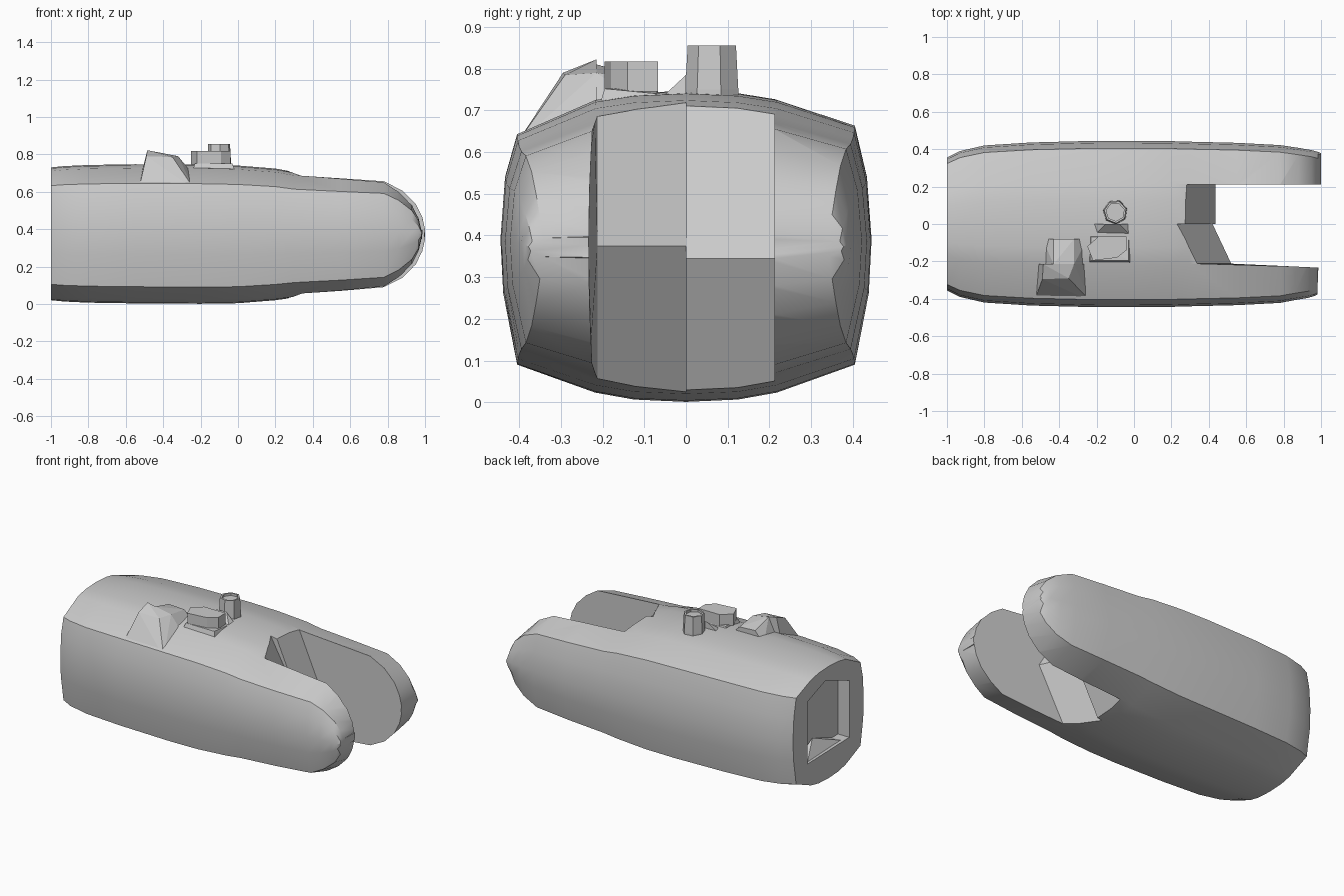
import bpy, bmesh, math

cube = bpy.data.objects.get("Cube")
if cube:
    bpy.data.objects.remove(cube, do_unlink=True)

# Single grey material
grey = bpy.data.materials.new("hull_grey")
grey.use_nodes = True
GREY = (0.6, 0.6, 0.6, 1)
grey.diffuse_color = GREY
grey.node_tree.nodes["Principled BSDF"].inputs["Base Color"].default_value = GREY


def finish(name, bm):
    bmesh.ops.recalc_face_normals(bm, faces=bm.faces)
    me = bpy.data.meshes.new(name)
    bm.to_mesh(me)
    bm.free()
    me.materials.append(grey)
    ob = bpy.data.objects.new(name, me)
    bpy.context.collection.objects.link(ob)
    return ob


def loft(name, rings):
    """Closed skin through rings of equal length, capped at both ends."""
    bm = bmesh.new()
    vs = [[bm.verts.new(p) for p in r] for r in rings]
    n = len(vs[0])
    for a, b in zip(vs, vs[1:]):
        for i in range(n):
            j = (i + 1) % n
            bm.faces.new((a[i], a[j], b[j], b[i]))
    bm.faces.new(vs[0])
    bm.faces.new(vs[-1])
    return finish(name, bm)


def faceted(name, points):
    """Convex block around a handful of corner points."""
    bm = bmesh.new()
    verts = [bm.verts.new(p) for p in points]
    res = bmesh.ops.convex_hull(bm, input=verts)
    loose = [v for v in bm.verts if not v.link_faces]
    bmesh.ops.delete(bm, geom=loose, context='VERTS')
    bmesh.ops.dissolve_limit(bm, angle_limit=0.02, verts=bm.verts, edges=bm.edges)
    return finish(name, bm)


def select_only(ob):
    bpy.ops.object.select_all(action='DESELECT')
    ob.select_set(True)
    bpy.context.view_layer.objects.active = ob


def cut(target, cutter):
    mod = target.modifiers.new("cut", 'BOOLEAN')
    mod.operation = 'DIFFERENCE'
    mod.solver = 'EXACT'
    mod.object = cutter
    select_only(target)
    bpy.ops.object.modifier_apply(modifier=mod.name)
    bpy.data.objects.remove(cutter, do_unlink=True)


# Hull: cross-section in unit coordinates, scaled at stations along x
section = [(0, 1), (.28, .985), (.49, .945), (.91, .78), (.975, .45), (1, .05),
           (.985, -.3), (.91, -.76), (.49, -.94), (.28, -.985)]
section += [(0, -1)] + [(-u, v * (.93 if u > .8 and v > .7 else 1))
                        for u, v in reversed(section[1:])]
# x, half width, half height, middle height
stations = [(-1, .355, .355, .375), (-.93, .39, .362, .375), (-.8, .42, .368, .375),
            (-.55, .436, .372, .375), (-.2, .445, .372, .373), (0, .445, .368, .372),
            (.2, .443, .352, .372), (.3, .44, .336, .37), (.55, .434, .319, .37),
            (.78, .422, .302, .372), (.88, .407, .25, .372), (.95, .395, .175, .372),
            (.985, .385, .1, .372), (1, .378, .03, .372)]
rings = []
for x, hw, hh, mid in stations:
    rings.append([(x - (.02 if u < 0 and x > .8 else 0), u * hw, mid + v * hh)
                  for u, v in section])
hull = loft("hull", rings)


# Slot between the prongs, with a wedge-shaped back wall on each half
def slot_ring(xs, y_in, y_out):
    top, point, point_z, low = xs
    return [(top, y_in, .9), (point, y_in, point_z), (low, y_in, -.1),
            (1.2, y_out, -.1), (1.2, y_out, .9)]


cut(hull, loft("slot_cutter_back", [slot_ring((.19, .435, .345, .2), -.002, -.002),
                                    slot_ring((.19, .435, .345, .2), .212, .212)]))
cut(hull, loft("slot_cutter_front", [slot_ring((.13, .42, .375, .17), 0, 0),
                                     slot_ring((.21, .52, .375, .26), -.212, -.243)]))

# Recessed port in the rear end
port = [(-.21, .2), (.21, .19), (.21, .585), (.03, .65), (-.21, .56)]
cut(hull, loft("port_cutter", [[(x, y, z) for y, z in port] for x in (-1.1, -.92)]))
select_only(hull)
bpy.ops.object.shade_smooth_by_angle(angle=math.radians(28))

# Small ramp on the floor of the port
faceted("port_ramp", [(-.99, .2, .18), (-.99, -.2, .18), (-.91, .2, .18),
                      (-.91, -.2, .18), (-.93, .06, .28)])

# Fin standing on the front shoulder
faceted("shoulder_fin", [(-.53, -.405, .615), (-.235, -.41, .615), (-.53, -.215, .64),
                         (-.235, -.215, .64), (-.235, -.215, .685), (-.49, -.295, .79),
                         (-.35, -.29, .785), (-.485, -.215, .822), (-.32, -.215, .79)])

# Sloped block behind the fin
faceted("fin_block", [(-.49, -.215, .69), (-.25, -.215, .69), (-.49, -.08, .7),
                      (-.25, -.08, .7), (-.43, -.08, .775), (-.32, -.08, .77),
                      (-.43, -.215, .81), (-.32, -.215, .79)])

# Pedestal, ramp and box of the top sight
faceted("sight_pedestal", [(-.25, -.215, .69), (-.01, -.215, .69), (-.25, -.05, .69),
                           (-.01, -.05, .69), (-.23, -.195, .752), (-.03, -.195, .752),
                           (-.23, -.07, .752), (-.03, -.07, .74)])
faceted("sight_ramp", [(-.25, 0, .72), (-.01, 0, .72), (-.22, -.07, .72),
                       (-.01, -.07, .72), (-.15, 0, .785), (-.08, 0, .785)])
outline = [(-.25, -.12), (-.22, -.195), (-.09, -.18), (-.04, -.14), (-.04, -.067), (-.19, -.067)]
loft("sight_box", [[(x, y, z) for x, y in outline] for z in (.745, .817)])

# Seven-sided stub with a hollow top
stub = []
for r, z in ((.066, .71), (.066, .75), (.06, .855), (.049, .855), (.049, .84)):
    stub.append([(-.1 + r * math.cos(i * math.tau / 7 + .3),
                  .064 + r * math.sin(i * math.tau / 7 + .3), z) for i in range(7)])
loft("top_stub", stub)
